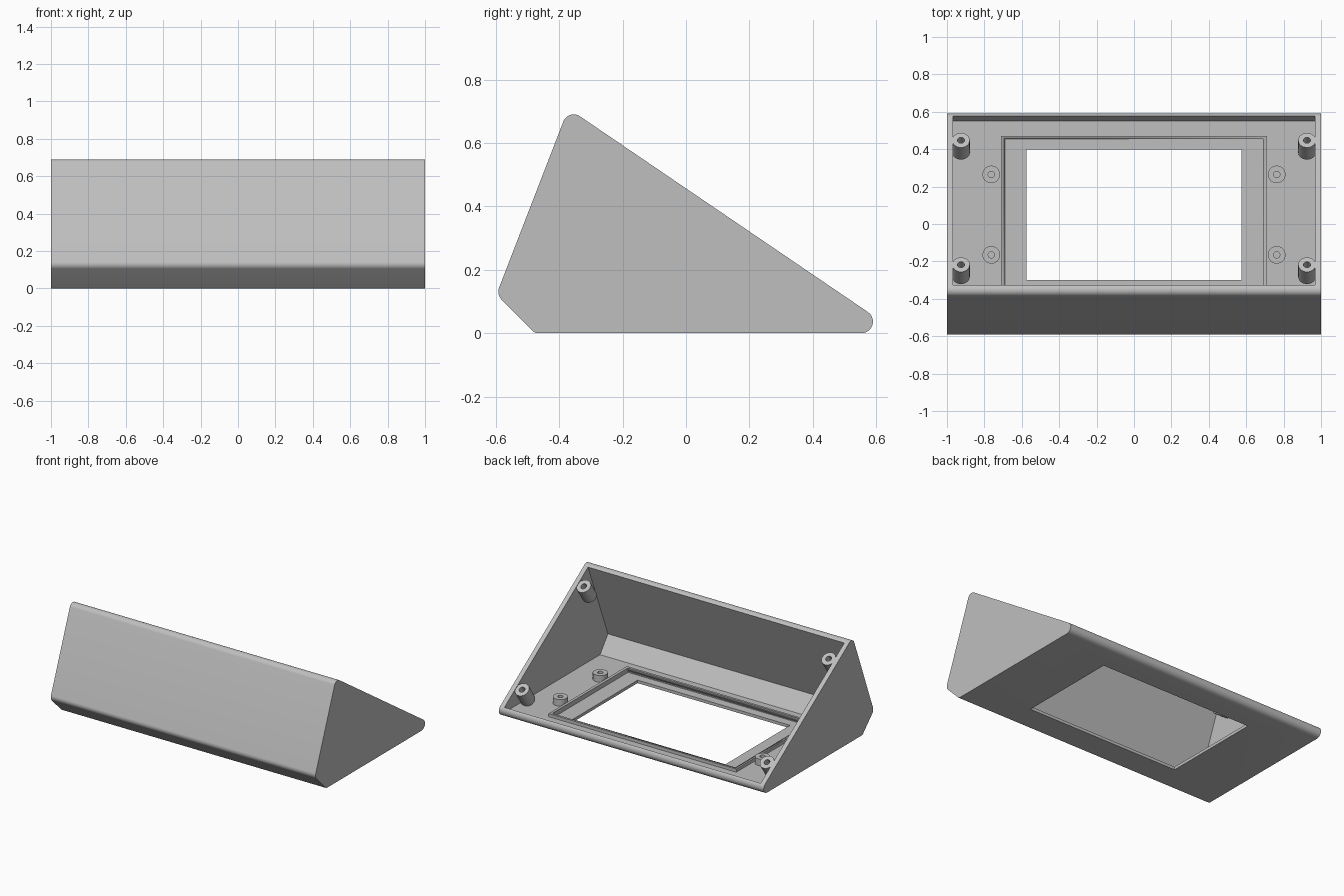
import bpy, bmesh, math
from mathutils import Vector, Matrix

cube = bpy.data.objects.get("Cube")
if cube:
    bpy.data.objects.remove(cube, do_unlink=True)

grey = bpy.data.materials.new("plain_grey")
grey.use_nodes = True
grey.diffuse_color = (0.52, 0.52, 0.52, 1)
grey.node_tree.nodes["Principled BSDF"].inputs["Base Color"].default_value = grey.diffuse_color


def finish(name, bm):
    """Turn a bmesh into a smooth-by-angle grey object."""
    bmesh.ops.recalc_face_normals(bm, faces=bm.faces)
    mesh = bpy.data.meshes.new(name)
    bm.to_mesh(mesh)
    bm.free()
    obj = bpy.data.objects.new(name, mesh)
    bpy.context.collection.objects.link(obj)
    mesh.materials.append(grey)
    activate(obj)
    bpy.ops.object.shade_smooth_by_angle(angle=math.radians(30))
    return obj


def activate(obj):
    bpy.ops.object.select_all(action='DESELECT')
    obj.select_set(True)
    bpy.context.view_layer.objects.active = obj


def fillet(corners, radii, steps=10):
    """Round each corner of a 2D outline with a tangent arc."""
    pts = []
    for i, r in enumerate(radii):
        p = Vector(corners[i])
        a = (Vector(corners[i - 1]) - p).normalized()
        b = (Vector(corners[(i + 1) % len(corners)]) - p).normalized()
        half = a.angle(b) / 2
        centre = p + (a + b).normalized() * (r / math.sin(half))
        start = p + a * (r / math.tan(half)) - centre
        end = p + b * (r / math.tan(half)) - centre
        sweep = math.pi - 2 * half
        for k in range(steps + 1):
            t = k / steps
            arc = (start * math.sin((1 - t) * sweep) + end * math.sin(t * sweep)) / math.sin(sweep)
            pts.append(centre + arc)
    return pts


def prism(name, outline, half_width):
    """Extrude a y-z outline along x."""
    bm = bmesh.new()
    face = bm.faces.new([bm.verts.new((-half_width, y, z)) for y, z in outline])
    geom = bmesh.ops.extrude_face_region(bm, geom=[face])["geom"]
    verts = [v for v in geom if isinstance(v, bmesh.types.BMVert)]
    bmesh.ops.translate(bm, verts=verts, vec=(2 * half_width, 0, 0))
    return finish(name, bm)


def block(name, half_width, y0, y1, z0, z1):
    return prism(name, [(y0, z0), (y1, z0), (y1, z1), (y0, z1)], half_width)


def cut(target, cutter):
    activate(target)
    mod = target.modifiers.new("cut", 'BOOLEAN')
    mod.operation = 'DIFFERENCE'
    mod.solver = 'EXACT'
    mod.object = cutter
    bpy.ops.object.modifier_apply(modifier=mod.name)
    bpy.data.objects.remove(cutter, do_unlink=True)


def tube(name, top, axis, length, radius, bore, depth, sides=32):
    """Round post with a blind hole in its top."""
    bm = bmesh.new()
    rings = []
    for r, z in ((radius, -length), (radius, 0), (bore, 0), (bore, -depth)):
        rings.append([bm.verts.new((r * math.cos(k * math.tau / sides),
                                    r * math.sin(k * math.tau / sides), z)) for k in range(sides)])
    for low, high in zip(rings, rings[1:]):
        for k in range(sides):
            n = (k + 1) % sides
            bm.faces.new((low[k], low[n], high[n], high[k]))
    bm.faces.new(rings[0])
    bm.faces.new(rings[-1])
    turn = Vector((0, 0, 1)).rotation_difference(axis).to_matrix().to_4x4()
    bm.transform(Matrix.Translation(top) @ turn)
    return finish(name, bm)


# Wedge shell: rounded outline, open along its sloping side
OPEN = Vector((0, 0.562, 0.827))
FLOOR = 0.03
shell = prism("wedge_shell", fillet(
    [(-0.371, 0.709), (-0.598, 0.122), (-0.476, 0), (0.672, 0)],
    [0.035, 0.036, 0.02, 0.0365]), 1)
front_lip, back_lip = Vector((-0.325, 0.678)), Vector((0.577, 0.0645))
beyond = OPEN.yz * 0.1
cut(shell, prism("cavity_cutter", [
    (-0.455, FLOOR), (0.552, FLOOR), back_lip, back_lip + beyond,
    front_lip + beyond, front_lip, (-0.54, 0.14)], 0.968))

# Screen window and the shallow recess around it
cut(shell, block("recess_cutter", 0.69, -0.36, 0.455, 0.02, 0.1))
cut(shell, block("window_cutter", 0.576, -0.3, 0.398, -0.1, 0.1))
activate(shell)
bpy.ops.object.shade_smooth_by_angle(angle=math.radians(30))

# Raised ridge around the recess
ridge = block("window_ridge", 0.71, -0.376, 0.471, 0.025, 0.051)
cut(ridge, block("ridge_cutter", 0.69, -0.36, 0.455, 0, 0.1))

# Screw posts on the side walls and pads on the floor
for side, x in (("right", -1), ("left", 1)):
    for end, y in (("front", -0.215), ("back", 0.45)):
        top = Vector((x * 0.925, y, 0.457 - 0.68 * y)) - OPEN * 0.004
        tube(f"{side}_{end}_post", top, OPEN, 0.115, 0.047, 0.019, 0.095)
    for end, y in (("front", -0.165), ("back", 0.265)):
        tube(f"{side}_{end}_pad", Vector((x * 0.763, y, 0.075)), Vector((0, 0, 1)),
             0.05, 0.047, 0.017, 0.044)
